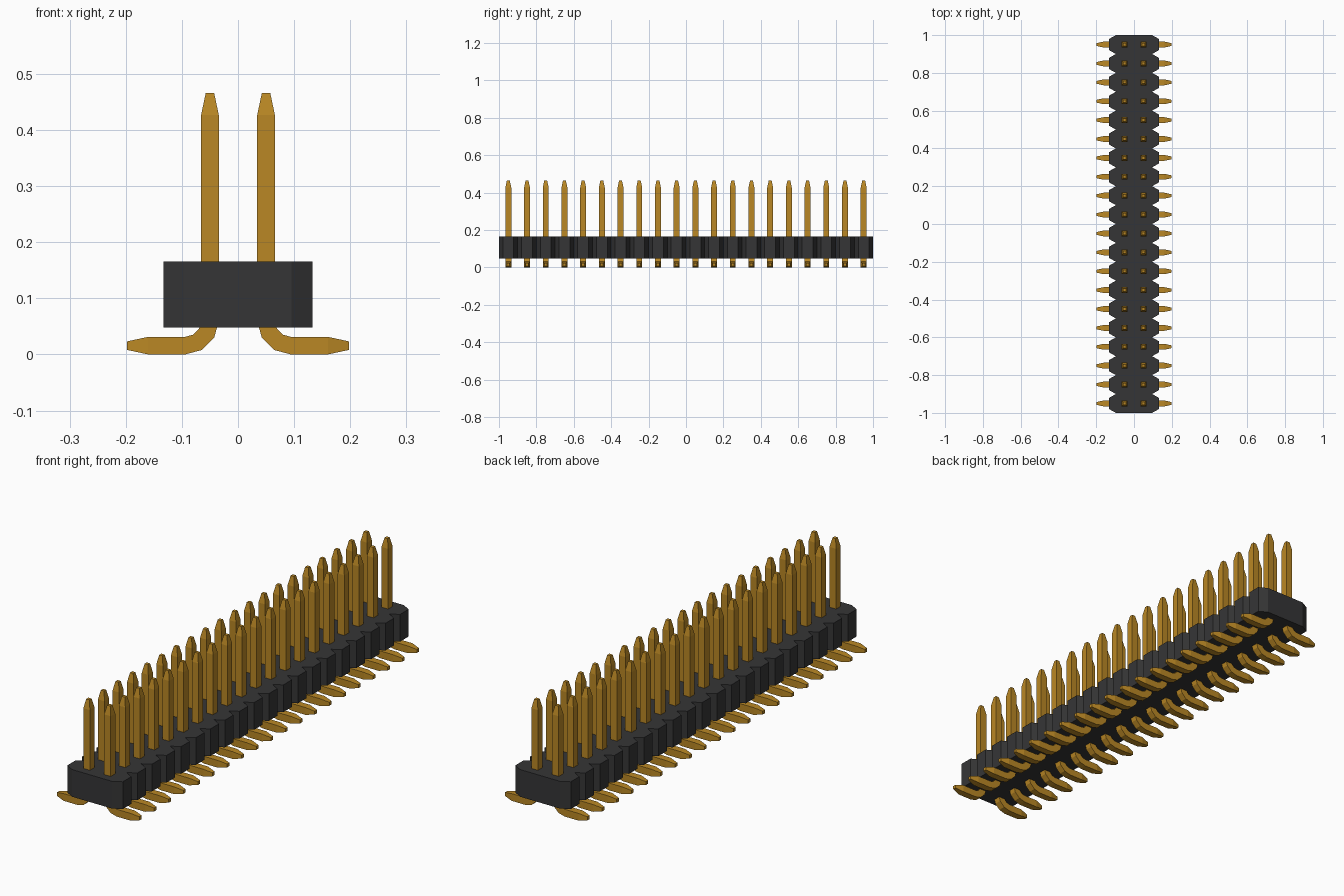
import bpy, bmesh
from math import sin, cos, radians

cube = bpy.data.objects.get("Cube")
if cube:
    bpy.data.objects.remove(cube)

ROWS, PITCH = 20, 0.1
PIN_X, HALF = 0.05, 0.0157          # pin centre line and half thickness
TIP = 0.0075                        # half thickness at the tapered ends


def material(name, color):
    m = bpy.data.materials.new(name)
    m.use_nodes = True
    m.diffuse_color = color
    m.node_tree.nodes["Principled BSDF"].inputs["Base Color"].default_value = color
    return m


def finish(bm, name, mat):
    bmesh.ops.recalc_face_normals(bm, faces=bm.faces)
    mesh = bpy.data.meshes.new(name)
    bm.to_mesh(mesh)
    bm.free()
    mesh.materials.append(mat)
    obj = bpy.data.objects.new(name, mesh)
    bpy.context.collection.objects.link(obj)
    return obj


black = material("black plastic", (0.036, 0.036, 0.037, 1))
gold = material("gold metal", (0.49, 0.245, 0.018, 1))

# Housing: notched outline, one chamfered cell per row, extruded upwards
WIDE, NECK, FLAT, BOTTOM, TOP = 0.133, 0.0955, 0.029, 0.048, 0.166
side = [(NECK, -1)]
for i in range(ROWS):
    y = (i + 0.5) * PITCH - 1
    side += [(WIDE, y - FLAT), (WIDE, y + FLAT), (NECK, y + PITCH / 2)]
bm = bmesh.new()
right = [bm.verts.new((x, y, BOTTOM)) for x, y in side]
left = [bm.verts.new((-x, y, BOTTOM)) for x, y in side]
strips = [bm.faces.new((left[i], right[i], right[i + 1], left[i + 1]))
          for i in range(len(side) - 1)]
ext = bmesh.ops.extrude_face_region(bm, geom=strips, use_keep_orig=True)
bmesh.ops.translate(bm, vec=(0, 0, TOP - BOTTOM),
                    verts=[v for v in ext["geom"] if isinstance(v, bmesh.types.BMVert)])
finish(bm, "housing", black)

# Pin path: each section is centre x, centre z, bend angle, half thickness
RADIUS, BEND_X, BEND_Z = 0.0443, 0.0943, 0.06
sections = [(PIN_X, 0.466, 0, TIP), (PIN_X, 0.427, 0, HALF)]
for a in (0, 30, 60, 90):
    t = radians(a)
    sections.append((BEND_X - RADIUS * cos(t), BEND_Z - RADIUS * sin(t), t, HALF))
foot_z = BEND_Z - RADIUS
sections += [(0.16, foot_z, radians(90), HALF), (0.198, foot_z, radians(90), TIP)]


def add_pin(bm, y, sign):
    rings = []
    for x, z, t, h in sections:
        ring = []
        for u, v in ((-1, -1), (1, -1), (1, 1), (-1, 1)):
            ring.append(bm.verts.new((sign * (x + u * h * cos(t)), y + v * h,
                                      z + u * h * sin(t))))
        rings.append(ring)
    for a, b in zip(rings, rings[1:]):
        for k in range(4):
            n = (k + 1) % 4
            bm.faces.new((a[k], a[n], b[n], b[k]))
    bm.faces.new(rings[0])
    bm.faces.new(rings[-1])


# Two mirrored rows of bent pins
for name, sign in (("left_pins", 1), ("right_pins", -1)):
    bm = bmesh.new()
    for i in range(ROWS):
        add_pin(bm, (i + 0.5) * PITCH - 1, sign)
    finish(bm, name, gold)
